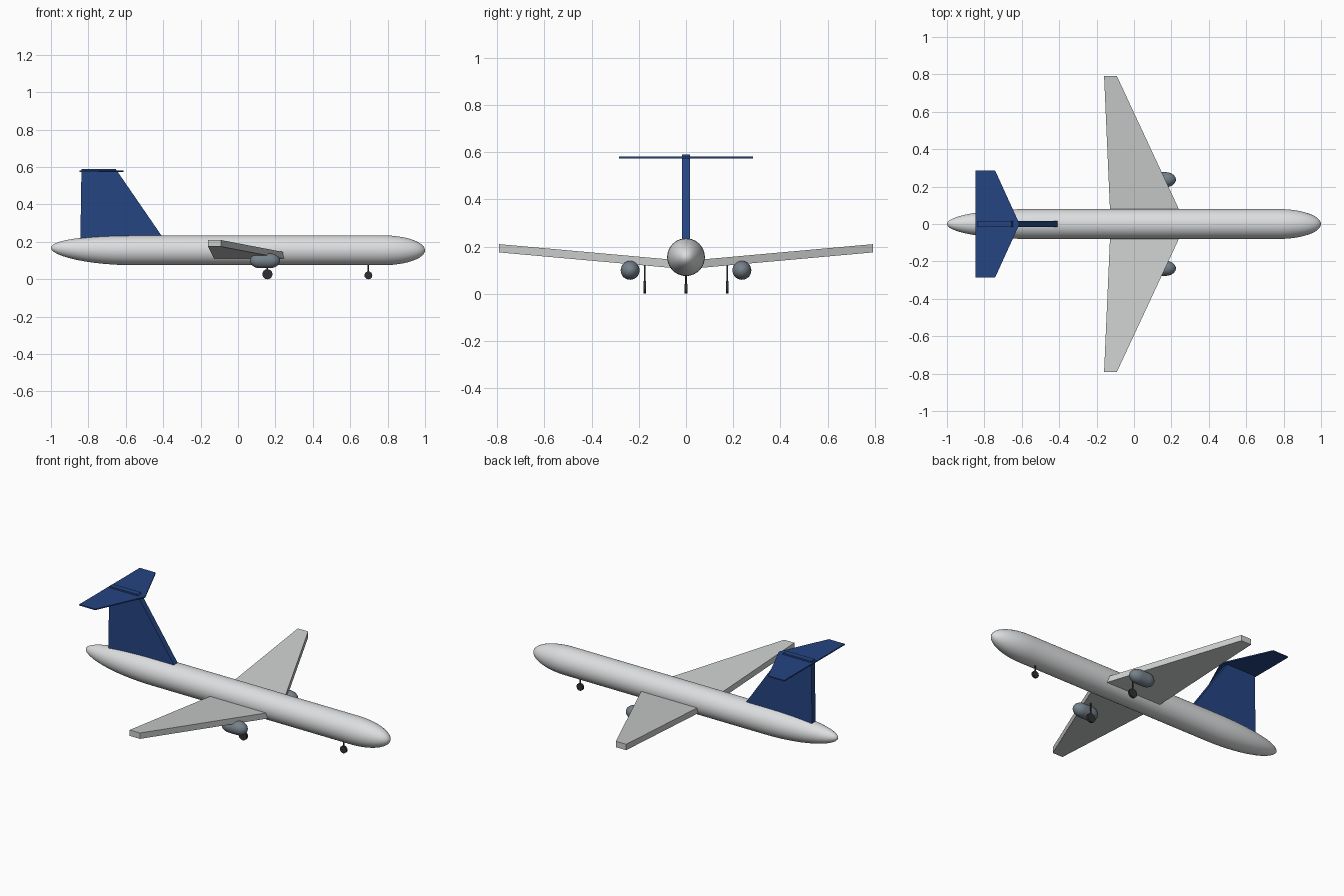
import bpy, bmesh, math
from mathutils import Vector, Matrix

cube = bpy.data.objects.get("Cube")
if cube:
    bpy.data.objects.remove(cube, do_unlink=True)


def material(name, rgb):
    m = bpy.data.materials.new(name)
    m.use_nodes = True
    m.diffuse_color = (*rgb, 1)
    m.node_tree.nodes["Principled BSDF"].inputs["Base Color"].default_value = (*rgb, 1)
    return m


BODY = material("body white", (0.72, 0.73, 0.74))
WING = material("wing grey", (0.60, 0.61, 0.61))
BLUE = material("tail blue", (0.018, 0.058, 0.225))
ENGINE = material("engine slate", (0.18, 0.22, 0.26))
TYRE = material("gear dark", (0.03, 0.03, 0.035))


def finish(bm, name, mat, smooth=False):
    bmesh.ops.recalc_face_normals(bm, faces=bm.faces)
    mesh = bpy.data.meshes.new(name)
    bm.to_mesh(mesh)
    bm.free()
    mesh.materials.append(mat)
    obj = bpy.data.objects.new(name, mesh)
    bpy.context.collection.objects.link(obj)
    if smooth:
        bpy.ops.object.select_all(action="DESELECT")
        obj.select_set(True)
        bpy.context.view_layer.objects.active = obj
        bpy.ops.object.shade_smooth_by_angle(angle=math.radians(40))
    return obj


def rounded_tube(name, mat, back, front, radius, centre, back_len, front_len, lift=0.0, sides=40):
    """Tube along x with elliptical ends; lift raises the rear tip."""
    steps = 12
    rings = []
    for i in range(1, steps + 1):
        a = i / steps * math.pi / 2
        rings.append((back + back_len * (1 - math.cos(a)), math.sin(a)))
    for i in range(steps, 0, -1):
        a = i / steps * math.pi / 2
        rings.append((front - front_len * (1 - math.cos(a)), math.sin(a)))

    def rise(x):
        return lift * max(0, (back + back_len - x) / back_len) ** 2

    bm = bmesh.new()
    loops = []
    for x, s in rings:
        loops.append([bm.verts.new((x, centre[0] + radius * s * math.cos(t),
                                    centre[1] + rise(x) + radius * s * math.sin(t)))
                      for t in (2 * math.pi * k / sides for k in range(sides))])
    tips = [bm.verts.new((x, centre[0], centre[1] + rise(x))) for x in (back, front)]
    for k in range(sides):
        n = (k + 1) % sides
        for a, b in zip(loops, loops[1:]):
            bm.faces.new((a[k], a[n], b[n], b[k]))
        bm.faces.new((tips[0], loops[0][n], loops[0][k]))
        bm.faces.new((tips[1], loops[-1][k], loops[-1][n]))
    return finish(bm, name, mat, True)


def slab(name, mat, outline, offset):
    """Flat outline thickened along the offset vector."""
    bm = bmesh.new()
    face = bm.faces.new([bm.verts.new(p) for p in outline])
    new = bmesh.ops.extrude_face_region(bm, geom=[face])["geom"]
    bmesh.ops.translate(bm, vec=Vector(offset),
                        verts=[v for v in new if isinstance(v, bmesh.types.BMVert)])
    return finish(bm, name, mat)


def cylinder(name, mat, radius, depth, location, rotation=None, sides=24):
    bm = bmesh.new()
    matrix = Matrix.Translation(location) @ (rotation or Matrix())
    bmesh.ops.create_cone(bm, cap_ends=True, segments=sides, radius1=radius,
                          radius2=radius, depth=depth, matrix=matrix)
    return finish(bm, name, mat, True)


def landing_gear(name, x, y, radius, top):
    cylinder(name + "_wheel", TYRE, radius, 0.012, (x, y, radius),
             Matrix.Rotation(math.pi / 2, 4, "X"))
    cylinder(name + "_strut", TYRE, 0.004, top - radius, (x, y, (top + radius) / 2), sides=10)


# Fuselage
rounded_tube("fuselage", BODY, -1, 1, 0.08, (0, 0.155), 0.45, 0.23, lift=0.013)

# Wings, engines and main gear, on both sides
for side, label in ((1, "rear_side"), (-1, "front_side")):
    slab(label + "_wing", WING,
         [(0.277, 0, 0.104), (-0.125, 0, 0.104),
          (-0.16, side * 0.792, 0.175), (-0.092, side * 0.792, 0.175)], (0, 0, 0.035))
    rounded_tube(label + "_engine", ENGINE, 0.064, 0.224, 0.04,
                 (side * 0.237, 0.099), 0.055, 0.055, sides=28)
    landing_gear(label + "_gear", 0.157, side * 0.175, 0.027, 0.13)

# Nose gear
landing_gear("nose_gear", 0.697, 0, 0.021, 0.1)

# Tail fin and stabilizer
slab("tail_fin", BLUE,
     [(-0.39, -0.017, 0.2), (-0.41, -0.017, 0.235), (-0.654, -0.017, 0.59),
      (-0.837, -0.017, 0.59), (-0.843, -0.017, 0.2)], (0, 0.034, 0))
slab("stabilizer", BLUE,
     [(-0.612, 0, 0.574), (-0.742, 0.285, 0.574), (-0.847, 0.285, 0.574),
      (-0.847, -0.285, 0.574), (-0.742, -0.285, 0.574)], (0, 0, 0.007))
